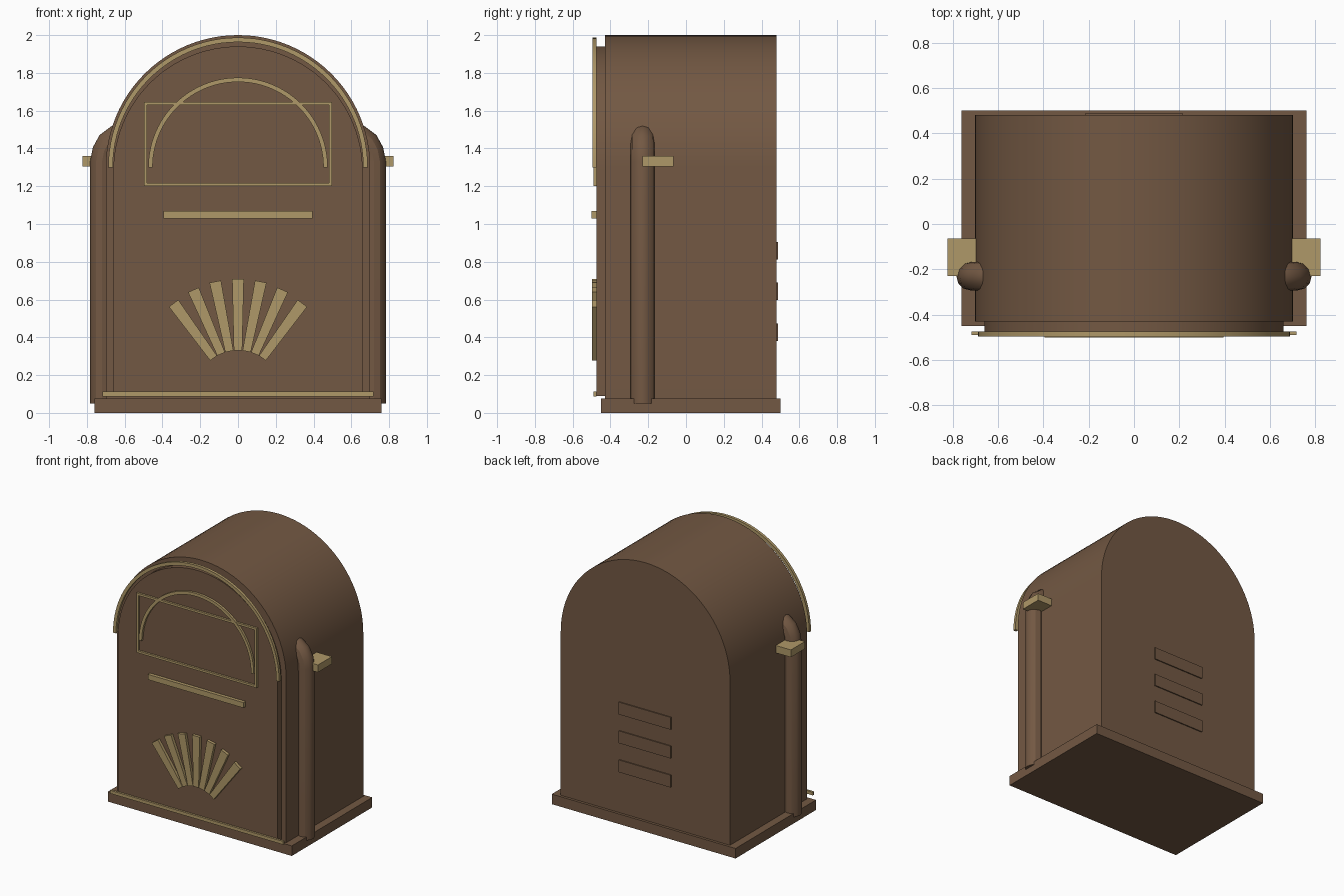
import bpy, bmesh, math
from mathutils import Vector

if "Cube" in bpy.data.objects:
    bpy.data.objects.remove(bpy.data.objects["Cube"])


def material(name, color):
    m = bpy.data.materials.new(name)
    m.diffuse_color = (*color, 1)
    m.use_nodes = True
    m.node_tree.nodes["Principled BSDF"].inputs["Base Color"].default_value = m.diffuse_color
    return m


WOOD = material("brown wood", (0.171, 0.098, 0.056))
BRASS = material("dull brass", (0.43, 0.314, 0.138))


def finish(bm, name, mat, smooth=False):
    bmesh.ops.recalc_face_normals(bm, faces=bm.faces)
    me = bpy.data.meshes.new(name)
    bm.to_mesh(me)
    bm.free()
    me.materials.append(mat)
    ob = bpy.data.objects.new(name, me)
    bpy.context.collection.objects.link(ob)
    if smooth:
        bpy.ops.object.select_all(action='DESELECT')
        ob.select_set(True)
        bpy.context.view_layer.objects.active = ob
        bpy.ops.object.shade_smooth_by_angle(angle=math.radians(30))
    return ob


def prism(name, pts, y0, y1, mat, smooth=False):
    """Extrude an x-z outline from y0 to y1."""
    bm = bmesh.new()
    face = bm.faces.new([bm.verts.new((x, y0, z)) for x, z in pts])
    ext = bmesh.ops.extrude_face_region(bm, geom=[face])["geom"]
    moved = [v for v in ext if isinstance(v, bmesh.types.BMVert)]
    bmesh.ops.translate(bm, verts=moved, vec=(0, y1 - y0, 0))
    return finish(bm, name, mat, smooth)


def box(name, x0, x1, y0, y1, z0, z1, mat):
    return prism(name, [(x0, z0), (x1, z0), (x1, z1), (x0, z1)], y0, y1, mat)


def arc(r, zc, n=48):
    return [(r * math.cos(math.pi * i / n), zc + r * math.sin(math.pi * i / n))
            for i in range(n + 1)]


def arched(name, r, zc, z0, y0, y1):
    return prism(name, [(-r, z0), (r, z0)] + arc(r, zc), y0, y1, WOOD, True)


def arch_trim(name, r_out, r_in, zc, y0, y1):
    """Half ring made of quads."""
    bm = bmesh.new()
    rings = []
    for (xo, zo), (xi, zi) in zip(arc(r_out, zc), arc(r_in, zc)):
        rings.append([bm.verts.new(p) for p in
                      ((xo, y0, zo), (xo, y1, zo), (xi, y1, zi), (xi, y0, zi))])
    for a, b in zip(rings, rings[1:]):
        for k in range(4):
            bm.faces.new((a[k], a[(k + 1) % 4], b[(k + 1) % 4], b[k]))
    bm.faces.new(rings[0])
    bm.faces.new(rings[-1])
    return finish(bm, name, BRASS, True)


def tube(name, path, y, r, mat, sides=12):
    """Round tube along a path in the x-z plane."""
    bm = bmesh.new()
    pts = [Vector((x, 0, z)) for x, z in path]
    rings = []
    for i, p in enumerate(pts):
        t = (pts[min(i + 1, len(pts) - 1)] - pts[max(i - 1, 0)]).normalized()
        side = Vector((t.z, 0, -t.x))
        ring = []
        for k in range(sides):
            a = 2 * math.pi * k / sides
            ring.append(bm.verts.new(p + side * r * math.cos(a)
                                     + Vector((0, y + r * math.sin(a), 0))))
        rings.append(ring)
    for a, b in zip(rings, rings[1:]):
        for k in range(sides):
            j = (k + 1) % sides
            bm.faces.new((a[k], a[j], b[j], b[k]))
    bm.faces.new(rings[0])
    bm.faces.new(rings[-1])
    return finish(bm, name, mat, True)


# Cabinet
box("plinth", -0.76, 0.76, -0.45, 0.50, 0, 0.075, WOOD)
arched("cabinet", 0.70, 1.30, 0.07, -0.43, 0.48)
arched("front_panel", 0.66, 1.28, 0.09, -0.475, -0.42)

# Brass trim on the front
arch_trim("outer_arch_trim", 0.687, 0.663, 1.30, -0.495, -0.474)
arch_trim("inner_arch_trim", 0.475, 0.452, 1.30, -0.492, -0.47)
box("base_trim", -0.717, 0.717, -0.49, -0.474, 0.088, 0.112, BRASS)
box("centre_bar", -0.395, 0.395, -0.50, -0.47, 1.028, 1.068, BRASS)

# Rectangular window frame
for i, z in enumerate((1.20, 1.63)):
    box(f"frame_rail_{i}", -0.497, 0.497, -0.49, -0.47, z, z + 0.016, BRASS)
for s in (-1, 1):
    a, b = sorted((s * 0.497, s * 0.481))
    box("frame_post", a, b, -0.49, -0.47, 1.216, 1.63, BRASS)

# Fan of tapered rays
for i in range(-3, 4):
    t = math.radians(12 * i)
    inner = Vector((0.22 * math.sin(t), 0.33 - 0.21 * (1 - math.cos(t))))
    outer = Vector((0.58 * math.sin(t), 0.71 - 0.68 * (1 - math.cos(t))))
    d = (outer - inner).normalized()
    n = Vector((d.y, -d.x))
    quad = [inner - n * 0.022, inner + n * 0.022, outer + n * 0.031, outer - n * 0.031]
    prism("fan_ray", [tuple(p) for p in quad], -0.497, -0.47, BRASS)

# Side columns curving into the cabinet, with brass brackets
column = [(0.72, 0.05), (0.72, 1.33), (0.709, 1.385), (0.685, 1.43),
          (0.645, 1.46), (0.59, 1.47), (0.52, 1.47)]
for s in (-1, 1):
    tube("side_column", [(s * x, z) for x, z in column], -0.23, 0.063, WOOD)
    a, b = sorted((s * 0.69, s * 0.822))
    box("side_bracket", a, b, -0.23, -0.065, 1.305, 1.36, BRASS)

# Back vents
for z in (0.38, 0.597, 0.812):
    box("back_vent", -0.215, 0.215, 0.47, 0.488, z, z + 0.092, WOOD)
